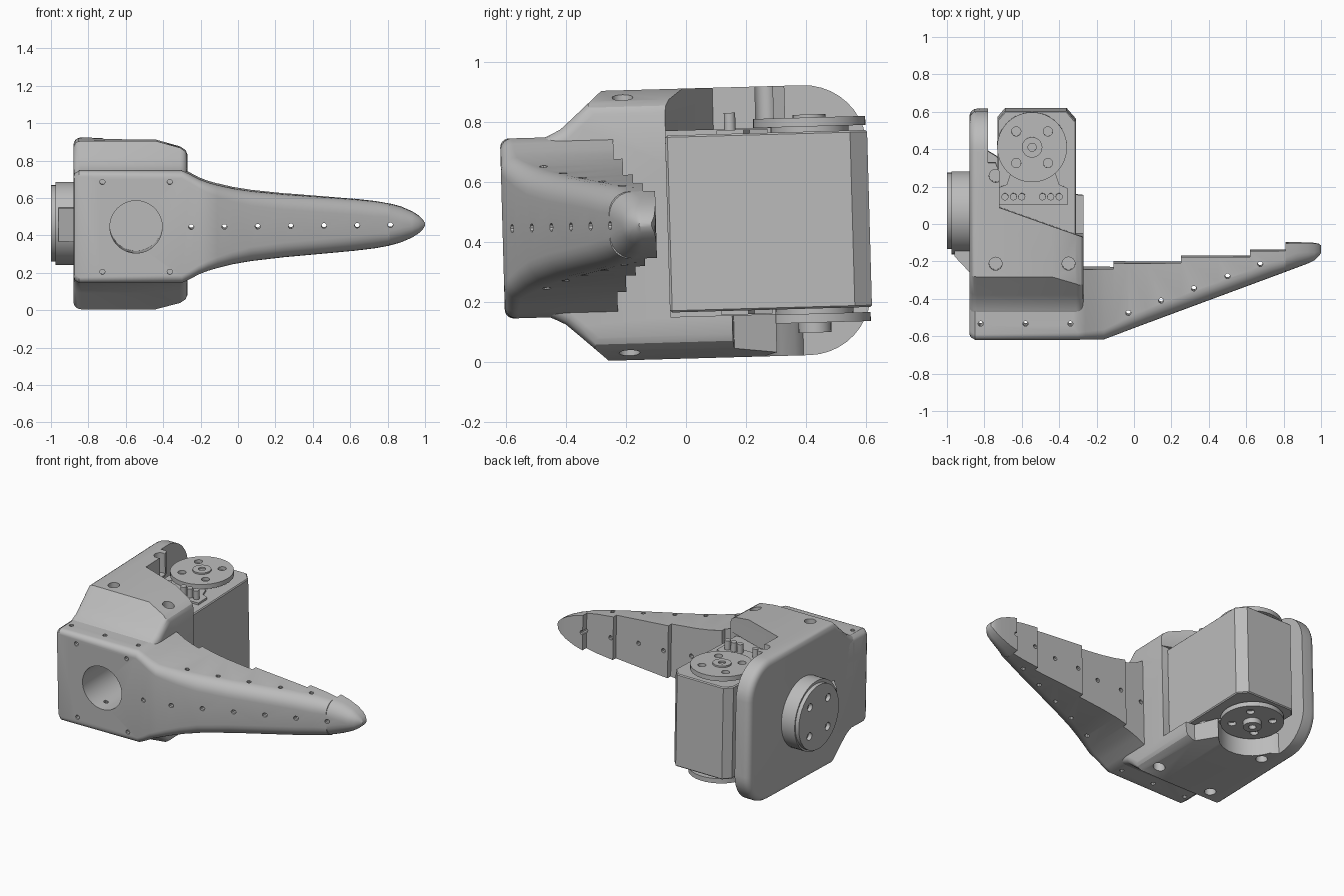
import bpy, bmesh, math
from mathutils import Matrix

if "Cube" in bpy.data.objects:
    bpy.data.objects.remove(bpy.data.objects["Cube"])

grey = bpy.data.materials.new("light_grey")
grey.diffuse_color = (0.5, 0.5, 0.5, 1)
grey.use_nodes = True
grey.node_tree.nodes["Principled BSDF"].inputs["Base Color"].default_value = grey.diffuse_color
CZ, TILT = 0.462, math.radians(1.6)      # height of the mid plane, lean about x
parts = []


def add(name, bm):
    bmesh.ops.recalc_face_normals(bm, faces=bm.faces)
    me = bpy.data.meshes.new(name)
    bm.to_mesh(me)
    bm.free()
    me.materials.append(grey)
    ob = bpy.data.objects.new(name, me)
    bpy.context.collection.objects.link(ob)
    return ob


def circle(u, v, r, n=32):
    return [(u + r * math.cos(2 * math.pi * i / n), v + r * math.sin(2 * math.pi * i / n)) for i in range(n)]


def rect(u0, u1, v0, v1):
    return [(u0, v0), (u1, v0), (u1, v1), (u0, v1)]


def prisms(name, polys, axis, a, b):
    """Extrude outlines along an axis from a to b."""
    place = {'x': lambda u, v, w: (w, u, v), 'y': lambda u, v, w: (u, w, v), 'z': lambda u, v, w: (u, v, w)}[axis]
    bm = bmesh.new()
    for p in polys:
        lo = [bm.verts.new(place(u, v, a)) for u, v in p]
        hi = [bm.verts.new(place(u, v, b)) for u, v in p]
        bm.faces.new(lo)
        bm.faces.new(hi)
        for i in range(len(p)):
            j = (i + 1) % len(p)
            bm.faces.new((lo[i], lo[j], hi[j], hi[i]))
    return add(name, bm)


def apply(ob, mod):
    bpy.context.view_layer.objects.active = ob
    bpy.ops.object.modifier_apply(modifier=mod.name)


def boolean(ob, cutter, op='DIFFERENCE', keep=False):
    m = ob.modifiers.new("cut", 'BOOLEAN')
    m.operation, m.object, m.solver = op, cutter, 'EXACT'
    apply(ob, m)
    if not keep:
        bpy.data.objects.remove(cutter)


def bevel(ob, width, seg, clamp=True):
    m = ob.modifiers.new("round", 'BEVEL')
    m.width, m.segments, m.use_clamp_overlap = width, seg, clamp
    m.limit_method, m.angle_limit = 'ANGLE', math.radians(50)
    apply(ob, m)


def finish(ob):
    ob.data.transform(Matrix.Translation((0, 0, CZ)) @ Matrix.Rotation(TILT, 4, 'X'))
    for o in bpy.context.selected_objects:
        o.select_set(False)
    ob.select_set(True)
    bpy.context.view_layer.objects.active = ob
    bpy.ops.object.shade_smooth_by_angle(angle=math.radians(32))


# Finger with its square root block: lofted sections (x, half height, back y, end inset)
stations = [(-.88, .27, -.3, .03), (-.873, .285, -.3, .014), (-.85, .30, -.3, 0), (-.30, .30, -.235, 0),
            (-.26, .282, -.235, 0), (-.21, .255, -.235, 0), (-.16, .236, -.235, 0), (-.11, .222, -.235, 0),
            (-.11, .222, -.205, 0), (-.03, .203, -.205, 0), (.07, .187, -.205, 0), (.25, .168, -.205, 0),
            (.25, .168, -.172, 0), (.45, .152, -.172, 0), (.62, .138, -.172, 0), (.62, .138, -.14, 0),
            (.73, .126, -.14, 0), (.81, .112, -.14, 0), (.81, .112, -.10, 0), (.87, .096, -.10, 0),
            (.93, .070, -.10, 0), (.965, .048, -.102, 0), (.988, .026, -.106, 0), (1.0, .006, -.115, 0)]
bm = bmesh.new()
rings = []
for x, h, yb, inset in stations:
    yf = -.612 + inset + max(0, x + .16) * .368
    if x > .96:
        yf += (x - .96) * .7
    r = min(.03 + max(0, min(1, (x + .4) / .5)) * .05, h * .9, (yb - yf) * .6)
    arc = [(yf + r - r * math.sin(t), h - r + r * math.cos(t)) for t in [i * math.pi / 12 for i in range(7)]]
    sec = [(yb, h)] + arc + [(y, -z) for y, z in reversed(arc)] + [(yb, -h)]
    rings.append([bm.verts.new((x, y, z)) for y, z in sec])
for a, b in zip(rings, rings[1:]):
    for i in range(len(a)):
        j = (i + 1) % len(a)
        bm.faces.new((a[i], a[j], b[j], b[i]))
bm.faces.new(rings[0])
bm.faces.new(rings[-1])
finger = add("finger", bm)

# Housing: side outline trimmed by a front outline, then opened for the motor
half = [(-.50, .285), (-.45, .305), (-.41, .325), (-.37, .36), (-.27, .45)]
half += [(.40 + .21 * math.sin(t), .24 + .21 * math.cos(t)) for t in [i * math.pi / 20 for i in range(11)]]
housing = prisms("housing", [half + [(y, -z) for y, z in reversed(half)]], 'x', -.88, -.27)
bevel(housing, .04, 4, False)
edge = [(-.95, .5), (-.44, .5), (-.44, .45), (-.31, .415), (-.28, .395), (-.265, .36)]
boolean(housing, prisms("trim", [edge + [(x, -z) for x, z in reversed(edge)]], 'y', -1, 1), 'INTERSECT')
boolean(housing, prisms("motor_bay", [rect(-.78, 0, -.06, .8)], 'z', -.31, .31))
boolean(housing, prisms("top_opening", [[(-.2, -.085), (-.72, .10), (-.72, .29), (-.74, .34), (-.78, .34),
                                         (-.78, .8), (-.2, .8)]], 'z', .2, .6))
arc = [(-.545 + .2 * math.cos(t), .42 + .2 * math.sin(t)) for t in [math.radians(-40 - 15 * i) for i in range(9)]]
boolean(housing, prisms("bottom_opening", [[(-.2, .14), (-.33, .15)] + arc + [(-.78, .38), (-.78, .8), (-.2, .8)]],
                        'z', -.6, -.2))

# Screw holes in the top and bottom plates, with countersunk rims
spots = [(-.74, .27), (-.74, -.20), (-.35, -.20)]
for a, b in ((.32, .6), (-.6, -.32)):
    boolean(housing, prisms("screw_holes", [circle(x, y, .035, 16) for x, y in spots], 'z', a, b))

# Round front window and rows of stitch holes
window = prisms("window", [circle(-.545, 0, .14, 48)], 'y', -.8, -.2)
boolean(housing, window, keep=True)
boolean(finger, window)
side = [(-.82, -.525), (-.58, -.525), (-.34, -.525), (-.03, -.47), (.145, -.405), (.32, -.34), (.5, -.275), (.675, -.21)]
boolean(finger, prisms("side_holes", [circle(x, y, .014, 10) for x, y in side], 'z', -.6, .6))
front = [(-.25 + .1775 * i, 0) for i in range(7)]
boolean(finger, prisms("front_holes", [circle(x, z, .014, 10) for x, z in front], 'y', -.8, 0))
corner = [(x, z) for x in (-.725, -.365) for z in (-.24, .24)]
boolean(finger, prisms("corner_holes", [circle(x, z, .014, 10) for x, z in corner], 'y', -.8, -.55))
parts += [finger, housing]

# Motor case with chamfered rear corners
motor = prisms("motor_case", [[(-.73, -.06), (-.31, -.06), (-.31, .555), (-.36, .612), (-.69, .612), (-.73, .565)]],
               'z', -.295, .295)
bevel(motor, .006, 1)
parts.append(motor)


def horn(name, axis, u, v, r, a, b, boss):
    """Round drive plate with four bolt holes and a raised hub."""
    plate = prisms(name, [circle(u, v, r, 48)], axis, a, b)
    bolts = [circle(u + .64 * r * math.cos(t), v + .64 * r * math.sin(t), .025, 14)
             for t in [math.pi / 4 + i * math.pi / 2 for i in range(4)]]
    boolean(plate, prisms("bolts", bolts, axis, a + (b - a) * .3, b + (b - a)))
    hub = prisms(name + "_hub", [circle(u, v, .055, 24)], axis, a, boss)
    boolean(hub, prisms("hub_hole", [circle(u, v, .022, 14)], axis, b, boss + (b - a)))
    parts.extend((plate, hub))


for tag, s in (("top", 1), ("bottom", -1)):
    horn(tag + "_horn", 'z', -.545, .42, .187, s * .312, s * .342, s * (.352 if s > 0 else .375))
    parts.append(prisms(tag + "_horn_neck", [circle(-.545, .42, .13, 32)], 'z', s * .29, s * .315))
    # Raised cover and plug sockets beside each horn
    parts.append(prisms(tag + "_cover", [[(-.735, .11), (-.355, .11), (-.355, .20), (-.40, .22), (-.42, .28),
                                          (-.66, .28), (-.68, .22), (-.735, .20)]], 'z', s * .29, s * .308))
pins = [circle(x, .155, .019, 12) for x in (-.69, -.645, -.60, -.49, -.445, -.40)]
parts.append(prisms("plug_pins", pins, 'z', .30, .365))

# Side coupling on the left wall, with its small brace
parts.append(prisms("coupling_ring", [circle(.06, 0, .222, 48)], 'x', -.79, -.975))
horn("coupling_horn", 'x', .07, 0, .205, -.96, -1.0, -.995)
parts.append(prisms("coupling_brace", [[(-.96, -.17), (-.88, -.255), (-.84, -.255), (-.84, -.1), (-.96, -.1)]],
                    'z', -.09, .09))

for ob in parts:
    finish(ob)
